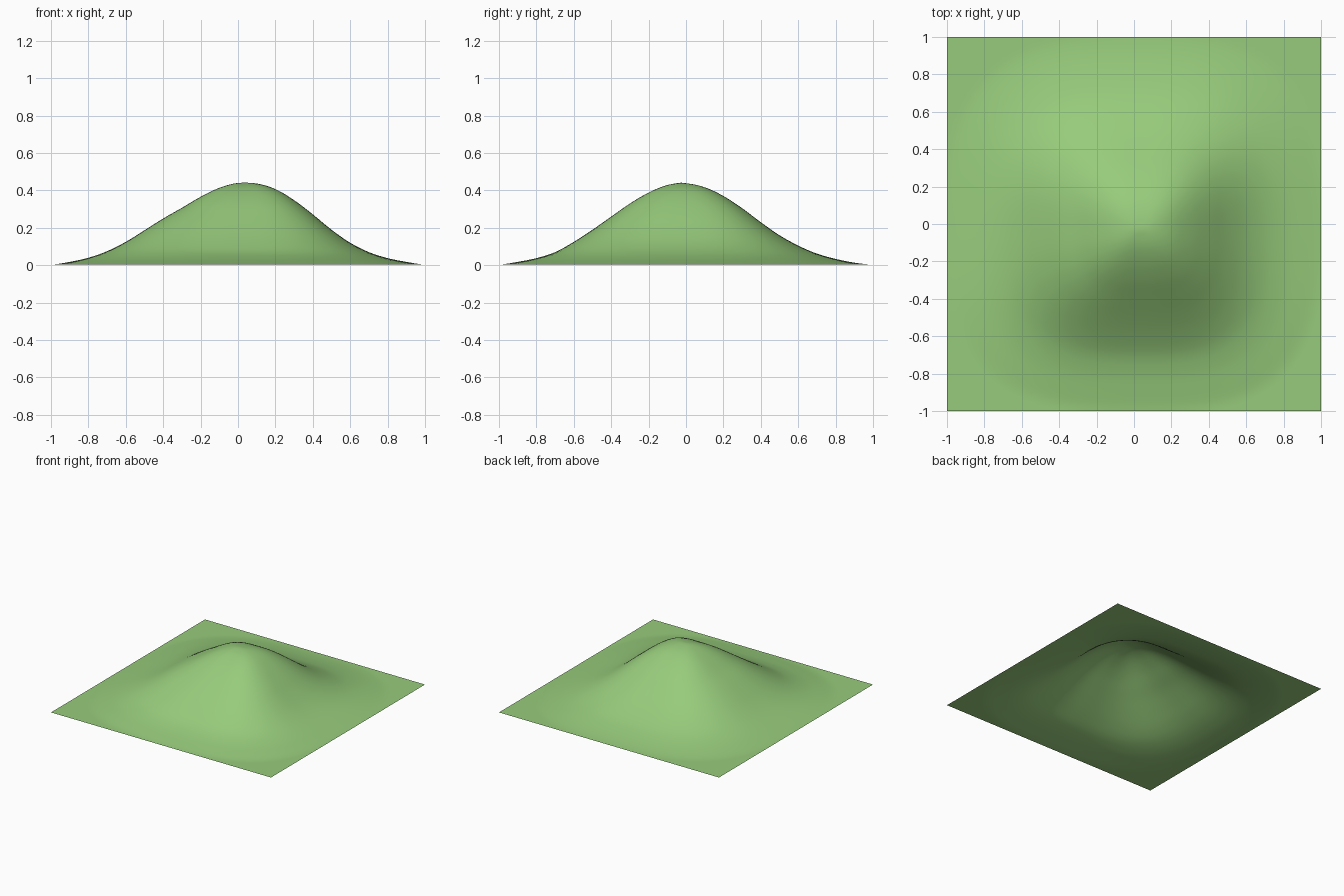
import bpy, bmesh, math

if "Cube" in bpy.data.objects:
    bpy.data.objects.remove(bpy.data.objects["Cube"])

# Silhouette heights every 0.1 units, from -1 to 1
PROFILE_X = [0.003, 0.018, 0.04, 0.075, 0.125, 0.187, 0.25, 0.307, 0.366, 0.414, 0.44,
             0.437, 0.407, 0.348, 0.272, 0.19, 0.12, 0.07, 0.038, 0.018, 0.003]
PROFILE_Y = [0.003, 0.018, 0.038, 0.07, 0.125, 0.19, 0.26, 0.33, 0.388, 0.428, 0.437,
             0.417, 0.37, 0.305, 0.23, 0.16, 0.105, 0.062, 0.034, 0.014, 0.003]
PEAK_X, PEAK_Y = 0.04, -0.03
SQUARENESS = 2.9    # 2 = round contours, higher = squarer


def sample(profile, t):
    """Catmull-Rom lookup of a profile at t in -1..1"""
    u = (max(-1, min(1, t)) + 1) * 10
    i = max(0, min(19, int(math.floor(u))))
    f = u - i
    a, b, c, d = (profile[max(0, min(20, i + k))] for k in (-1, 0, 1, 2))
    return b + 0.5 * f * (c - a + f * (2*a - 5*b + 4*c - d + f * (3*(b - c) + d - a)))


def height(x, y):
    """Blend the side profiles around the peak along squarish contours"""
    dx, dy = x - PEAK_X, y - PEAK_Y
    sx, sy = math.copysign(1, dx), math.copysign(1, dy)
    rx, ry = 1 - sx * PEAK_X, 1 - sy * PEAK_Y
    u, v = abs(dx) / rx, abs(dy) / ry
    s = (u ** SQUARENESS + v ** SQUARENESS) ** (1 / SQUARENESS)
    w = u * u / (u * u + v * v + 1e-9)
    hx = sample(PROFILE_X, PEAK_X + sx * rx * s)
    hy = sample(PROFILE_Y, PEAK_Y + sy * ry * s)
    return max(0.0, w * hx + (1 - w) * hy)


# Hill: one open square sheet raised by the two profiles
bm = bmesh.new()
bmesh.ops.create_grid(bm, x_segments=80, y_segments=80, size=1.0)
for v in bm.verts:
    v.co.z = height(v.co.x, v.co.y)
mesh = bpy.data.meshes.new("grassy_hill")
for f in bm.faces:
    f.smooth = True
bm.to_mesh(mesh)
bm.free()
hill = bpy.data.objects.new("grassy_hill", mesh)
bpy.context.collection.objects.link(hill)

# Grass colour
grass = bpy.data.materials.new("grass green")
grass.diffuse_color = (0.31, 0.60, 0.20, 1)
grass.use_nodes = True
grass.node_tree.nodes["Principled BSDF"].inputs["Base Color"].default_value = grass.diffuse_color
mesh.materials.append(grass)
